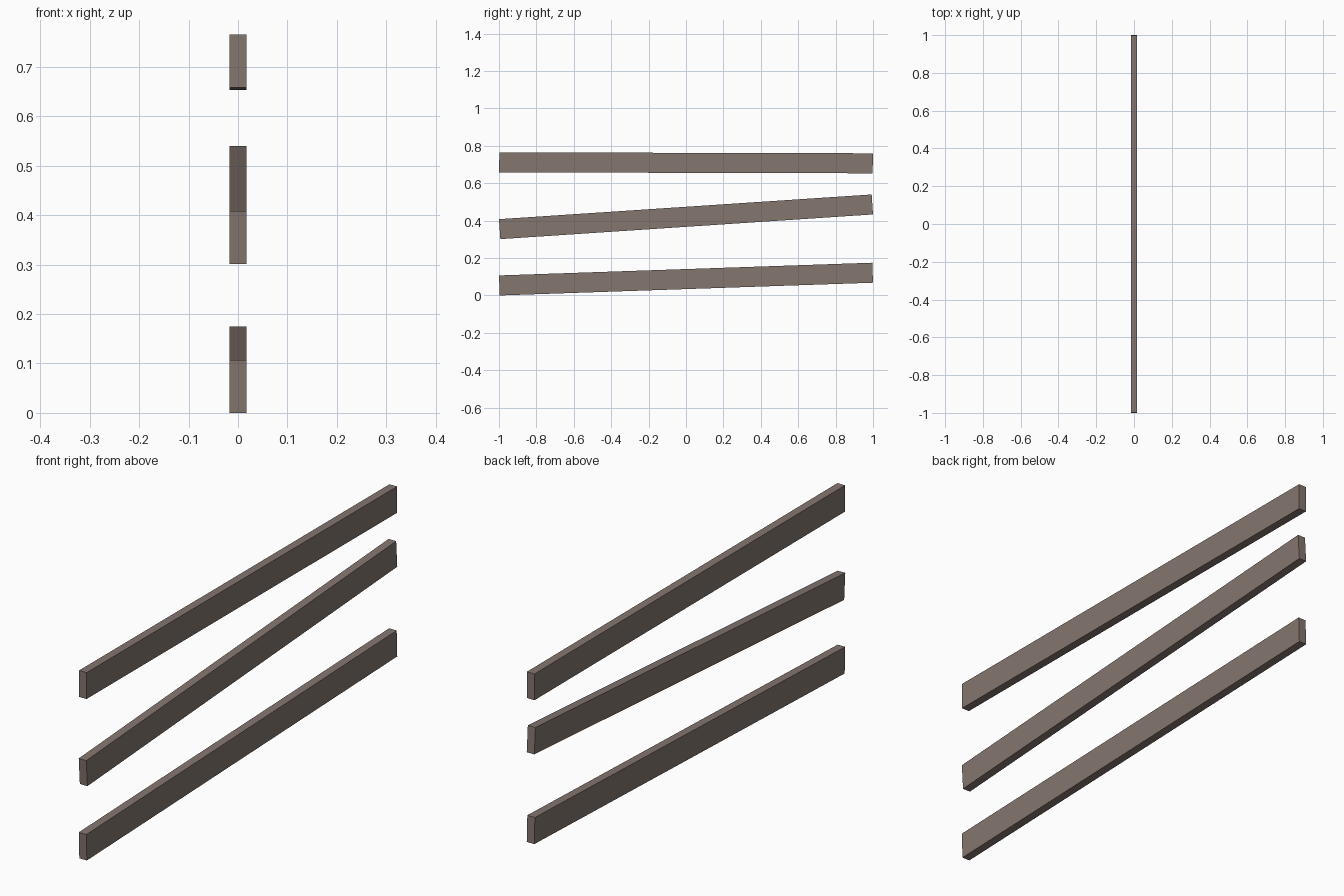
import bpy
import math

if "Cube" in bpy.data.objects:
    bpy.data.objects.remove(bpy.data.objects["Cube"])

wood = bpy.data.materials.new("weathered brown wood")
wood.diffuse_color = (0.23, 0.18, 0.158, 1)
wood.use_nodes = True
wood.node_tree.nodes["Principled BSDF"].inputs["Base Color"].default_value = wood.diffuse_color

LENGTH, THICK, HEIGHT = 1.997, 0.034, 0.107


def plank(name, z, rise):
    """Long flat board along y, tilted so its far end rises."""
    bpy.ops.mesh.primitive_cube_add(size=1, location=(0, 0, z))
    ob = bpy.context.object
    ob.name = name
    ob.scale = (THICK, LENGTH, HEIGHT)
    ob.rotation_euler.x = math.asin(rise / LENGTH)
    ob.data.materials.append(wood)


# three loosely hung fence boards
plank("lower_plank", 0.0875, 0.068)
plank("middle_plank", 0.4205, 0.132)
plank("upper_plank", 0.709, -0.005)
